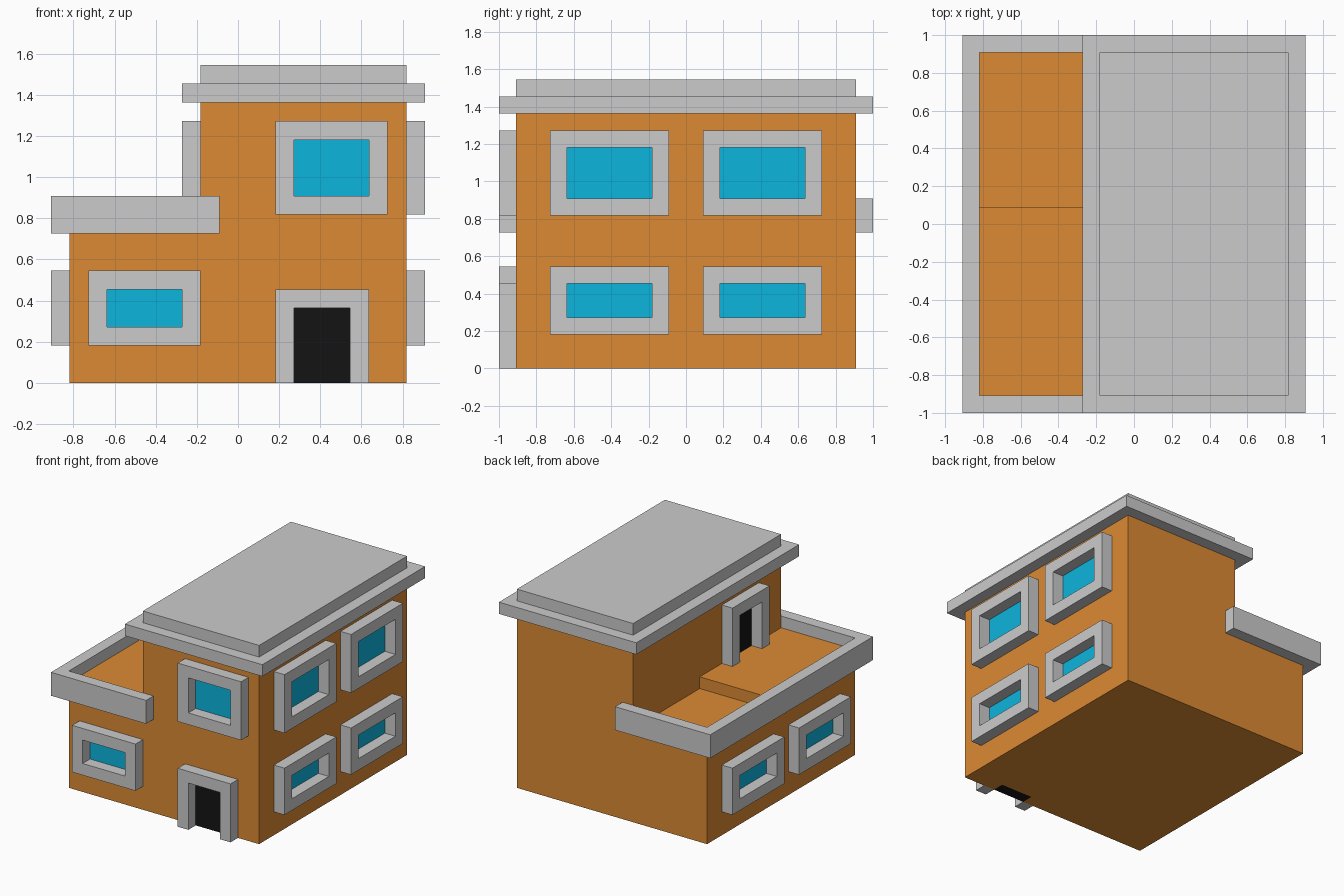
import bpy
import bmesh

if "Cube" in bpy.data.objects:
    bpy.data.objects.remove(bpy.data.objects["Cube"])

U = 1 / 11  # the house sits on a regular module of 1/11


def material(name, color):
    m = bpy.data.materials.new(name)
    m.diffuse_color = (*color, 1)
    m.use_nodes = True
    m.node_tree.nodes["Principled BSDF"].inputs["Base Color"].default_value = m.diffuse_color
    return m


ORANGE = material("orange_wall", (0.72, 0.255, 0.034))
BLUE = material("blue_glass", (0.004, 0.46, 0.73))
BLACK = material("black_door", (0.007, 0.007, 0.007))


def extruded(name, points, faces, offset, mat=None):
    """Solid made by sweeping flat faces along an offset, in modules."""
    bm = bmesh.new()
    verts = [bm.verts.new(p) for p in points]
    flat = [bm.faces.new([verts[i] for i in f]) for f in faces]
    new = bmesh.ops.extrude_face_region(bm, geom=flat, use_keep_orig=True)["geom"]
    moved = [v for v in new if isinstance(v, bmesh.types.BMVert)]
    bmesh.ops.translate(bm, verts=moved, vec=offset)
    bmesh.ops.scale(bm, verts=bm.verts, vec=(U, U, U))
    bmesh.ops.recalc_face_normals(bm, faces=bm.faces)
    mesh = bpy.data.meshes.new(name)
    bm.to_mesh(mesh)
    bm.free()
    if mat:
        mesh.materials.append(mat)
    obj = bpy.data.objects.new(name, mesh)
    bpy.context.collection.objects.link(obj)
    return obj


def prism(name, points, offset, mat=None):
    return extruded(name, points, [range(len(points))], offset, mat)


def slab(name, x0, x1, y0, y1, z0, z1, mat=None):
    pts = [(x0, y0, z0), (x1, y0, z0), (x1, y1, z0), (x0, y1, z0)]
    return prism(name, pts, (0, 0, z1 - z0), mat)


# Walls: stepped profile, low at the terrace and tall at the right
profile = [(-9, 0), (9, 0), (9, 15), (-2, 15), (-2, 8), (-9, 8)]
walls = prism("walls", [(x, -10, z) for x, z in profile], (0, 20, 0), ORANGE)

# Raised front part of the terrace floor
slab("terrace_floor_step", -9, -2, -10, 1, 8, 9, ORANGE)

# Parapet wrapping the terrace on three sides
outline = [(-1, -11), (-10, -11), (-10, 11), (-1, 11),
           (-1, 10), (-9, 10), (-9, -10), (-1, -10)]
prism("terrace_parapet", [(x, y, 8) for x, y in outline], (0, 0, 2))

# Roof
slab("roof_eaves", -3, 10, -11, 11, 15, 16)
slab("roof_top", -2, 9, -10, 10, 16, 17)

# Each facade: position of a point on it, and its outward direction
FACADES = {
    "front": (lambda a, z: (a, -10, z), (0, -1, 0)),
    "right": (lambda a, z: (9, a, z), (1, 0, 0)),
    "left": (lambda a, z: (-9, a, z), (-1, 0, 0)),
    "terrace": (lambda a, z: (-2, a, z), (-1, 0, 0)),
}


def opening(facade, kind, a0, a1, z0, z1):
    """Projecting frame plus a panel set flush into the wall."""
    at, out = FACADES[facade]
    sill = z0 if kind == "door" else z0 + 1
    outer = [at(a0, z0), at(a0, z1), at(a1, z1), at(a1, z0)]
    inner = [at(a0 + 1, sill), at(a0 + 1, z1 - 1), at(a1 - 1, z1 - 1), at(a1 - 1, sill)]
    sides = 3 if kind == "door" else 4
    ring = [(i, (i + 1) % 4, (i + 1) % 4 + 4, i + 4) for i in range(sides)]
    extruded(f"{facade}_{kind}_frame", outer + inner, ring, out)
    panel = prism(f"{facade}_{kind}_panel", inner, [-c for c in out],
                  BLACK if kind == "door" else BLUE)
    cut = walls.modifiers.new("opening", "BOOLEAN")
    cut.operation = "DIFFERENCE"
    cut.solver = "EXACT"
    cut.object = panel


# Doors and windows
opening("front", "door", 2, 7, 0, 5)
opening("terrace", "door", -7, -2, 9, 14)
opening("front", "window", -8, -2, 2, 6)
opening("front", "window", 2, 8, 9, 14)
for y0, y1 in ((-8, -1), (1, 8)):
    opening("left", "window", y0, y1, 2, 6)
    opening("right", "window", y0, y1, 2, 6)
    opening("right", "window", y0, y1, 9, 14)
